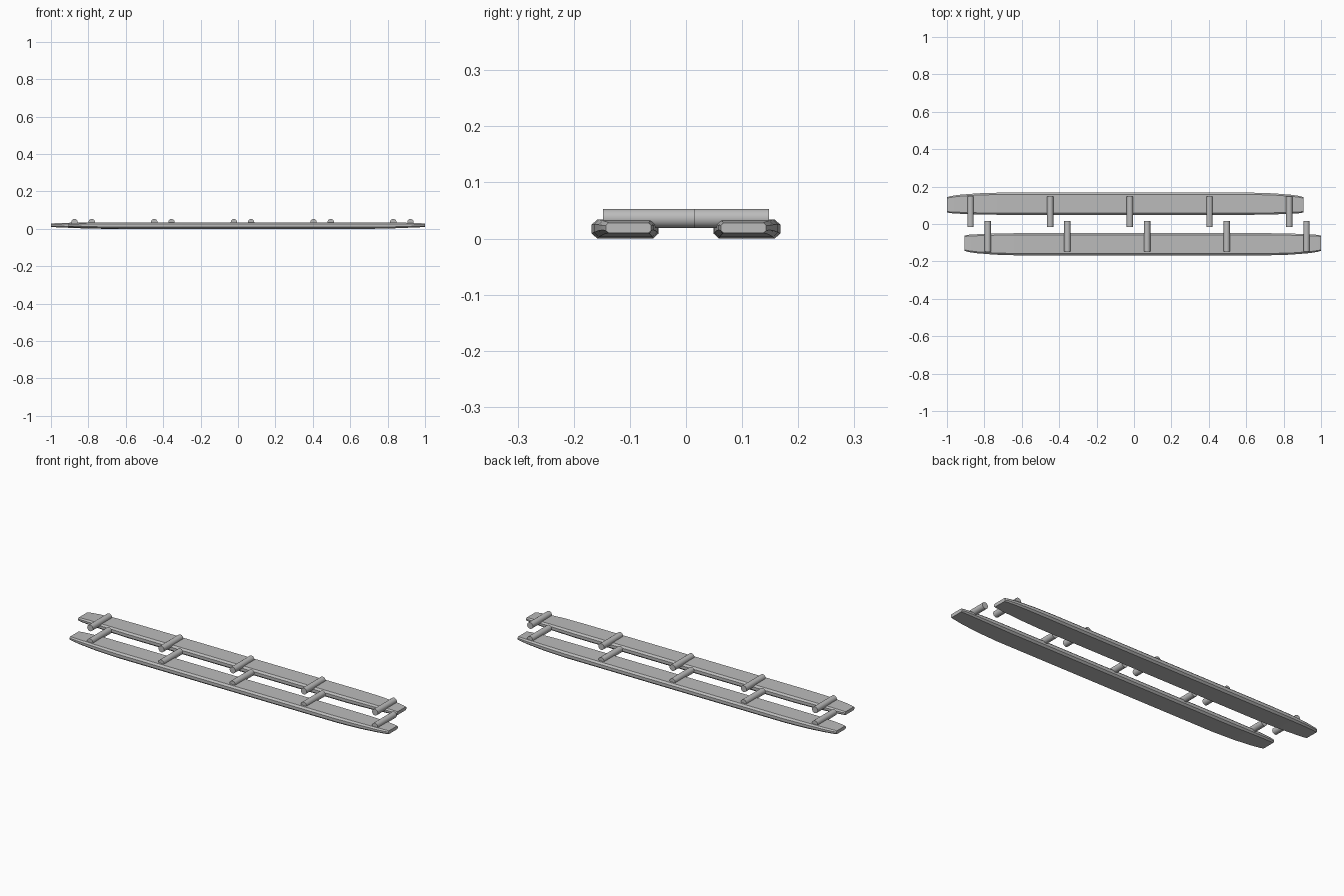
import bpy, bmesh, math
from mathutils import Matrix

cube = bpy.data.objects.get("Cube")
if cube:
    bpy.data.objects.remove(cube, do_unlink=True)

grey = bpy.data.materials.new("plain_grey")
grey.use_nodes = True
colour = (0.5, 0.5, 0.5, 1)
grey.diffuse_color = colour
grey.node_tree.nodes["Principled BSDF"].inputs["Base Color"].default_value = colour


def finish(bm, name):
    bmesh.ops.recalc_face_normals(bm, faces=bm.faces)
    mesh = bpy.data.meshes.new(name)
    bm.to_mesh(mesh)
    bm.free()
    mesh.materials.append(grey)
    obj = bpy.data.objects.new(name, mesh)
    bpy.context.collection.objects.link(obj)
    bpy.ops.object.select_all(action='DESELECT')
    obj.select_set(True)
    bpy.context.view_layer.objects.active = obj
    bpy.ops.object.shade_smooth_by_angle(angle=math.radians(30))


# Half of the rail: distance from middle, inner y, outer y, bottom, top, chamfer
HALF = [
    (0.66, 0.049, 0.168, 0.0, 0.034, 0.010),
    (0.79, 0.051, 0.164, 0.003, 0.034, 0.009),
    (0.89, 0.055, 0.156, 0.007, 0.032, 0.008),
    (0.935, 0.058, 0.149, 0.009, 0.030, 0.007),
    (0.953, 0.062, 0.143, 0.010, 0.028, 0.005),
]


def rail(name, centre, side):
    """Loft a chamfered section along x, tapering to both tips."""
    stations = [(-s[0], *s[1:]) for s in reversed(HALF)] + HALF
    bm = bmesh.new()
    rings = []
    for x, inner, outer, low, high, c in stations:
        section = [(inner + c, low), (outer - c, low), (outer, low + c * 0.9),
                   (outer, high - c * 0.9), (outer - c, high), (inner + c, high),
                   (inner, high - c * 0.9), (inner, low + c * 0.9)]
        rings.append([bm.verts.new((centre + x, side * y, z)) for y, z in section])
    for a, b in zip(rings, rings[1:]):
        for i in range(len(a)):
            j = (i + 1) % len(a)
            bm.faces.new((a[i], a[j], b[j], b[i]))
    bm.faces.new(rings[0])
    bm.faces.new(rings[-1])
    finish(bm, name)


def peg(name, x, side):
    """Round peg lying across the rail and reaching past the middle."""
    bm = bmesh.new()
    place = Matrix.Translation((x, side * 0.066, 0.036)) @ Matrix.Rotation(math.pi / 2, 4, 'X')
    bmesh.ops.create_cone(bm, cap_ends=True, segments=24, radius1=0.017,
                          radius2=0.017, depth=0.163, matrix=place)
    finish(bm, name)


# Two matching halves, staggered along x
for label, side, centre in (("front", -1, 0.046), ("back", 1, -0.046)):
    rail(label + "_rail", centre, side)
    for i in range(5):
        peg(f"{label}_peg_{i + 1}", centre + 0.024 + (i - 2) * 0.426, side)
